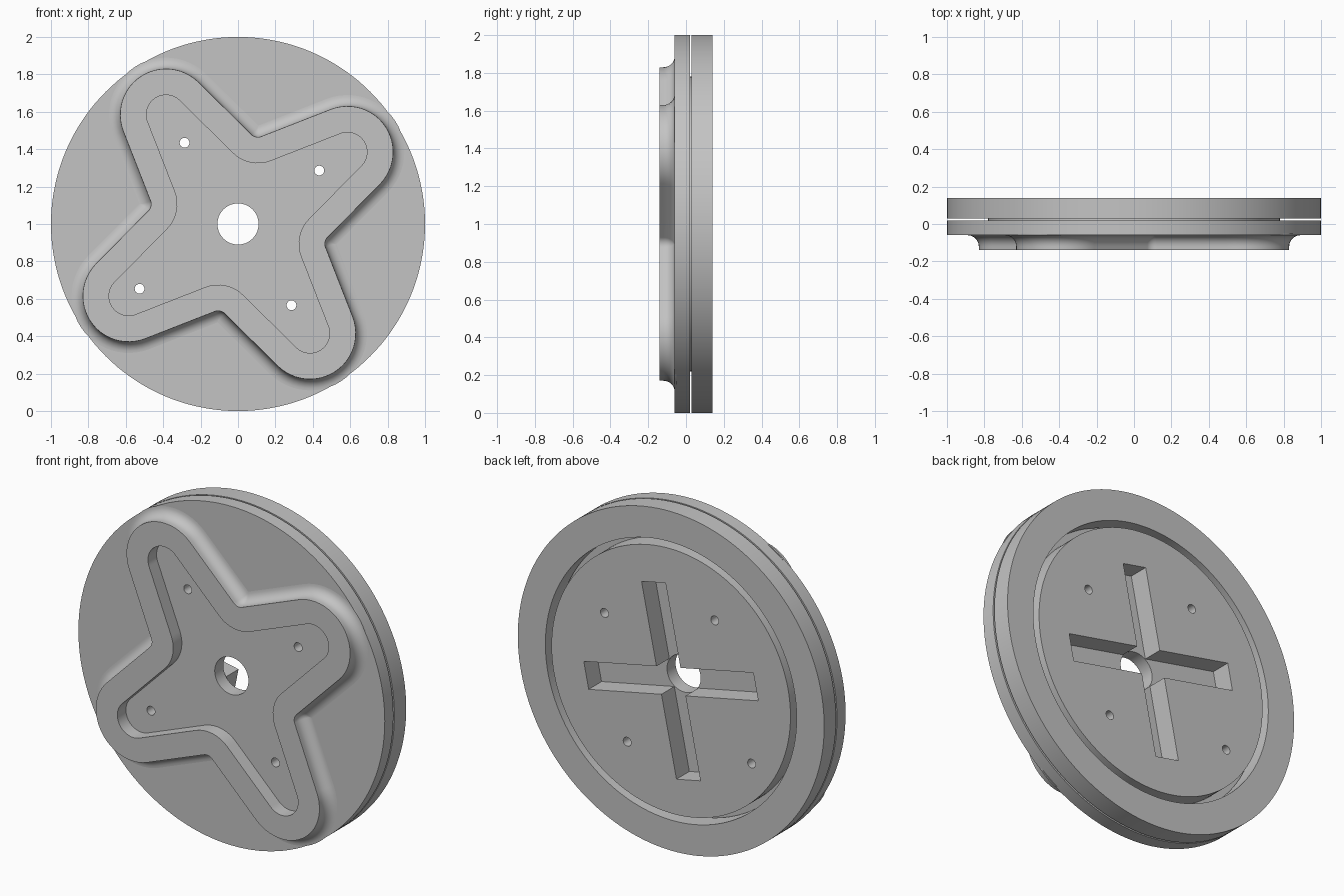
import bpy, bmesh
from math import sin, cos, pi, radians
from mathutils import Matrix, Vector

if "Cube" in bpy.data.objects:
    bpy.data.objects.remove(bpy.data.objects["Cube"], do_unlink=True)

grey = bpy.data.materials.new("plain_grey")
grey.use_nodes = True
grey.diffuse_color = (0.55, 0.55, 0.55, 1)
grey.node_tree.nodes["Principled BSDF"].inputs["Base Color"].default_value = (0.55, 0.55, 0.55, 1)

CENTRE_Z = 1.0
FRONT, FACE, STEP, GAP, BACK = -0.14, -0.06, 0.02, 0.03, 0.14
ARM = radians(33.35)          # direction of the first star arm


def loft(name, loops, wrap=True):
    """Skin a list of closed loops; wrap joins the last loop to the first."""
    bm = bmesh.new()
    rings = [[bm.verts.new(p) for p in loop] for loop in loops]
    n = len(rings[0])
    for a, b in zip(rings, rings[1:] + rings[:1] if wrap else rings[1:]):
        for i in range(n):
            j = (i + 1) % n
            bm.faces.new((a[i], a[j], b[j], b[i]))
    if not wrap:
        bm.faces.new(rings[0])
        bm.faces.new(rings[-1])
    bmesh.ops.remove_doubles(bm, verts=bm.verts, dist=1e-5)
    bmesh.ops.recalc_face_normals(bm, faces=bm.faces)
    mesh = bpy.data.meshes.new(name)
    bm.to_mesh(mesh)
    bm.free()
    obj = bpy.data.objects.new(name, mesh)
    bpy.context.collection.objects.link(obj)
    mesh.materials.append(grey)
    return obj


def circle(r, y, n=144, x=0, z=0):
    return [(x + r * cos(2 * pi * i / n), y, CENTRE_Z + z + r * sin(2 * pi * i / n))
            for i in range(n)]


def star(offset, y):
    """Four-armed outline with round tips and filleted inner corners."""
    reach, tip, spread = 0.70, 0.245 + offset, radians(78)
    fillet = max(0.05 - offset, 0)
    edge = reach * cos(spread) + tip
    pts = []
    for k in range(4):
        a = ARM + k * pi / 2
        cx, cz = reach * cos(a), reach * sin(a)
        for i in range(25):
            t = a - spread + 2 * spread * i / 24
            pts.append((cx + tip * cos(t), y, CENTRE_Z + cz + tip * sin(t)))
        d = (edge + fillet) / cos(spread - pi / 4)
        cx, cz = d * cos(a + pi / 4), d * sin(a + pi / 4)
        for i in range(9):
            t = a + spread - (2 * spread - pi / 2) * i / 8
            pts.append((cx - fillet * cos(t), y, CENTRE_Z + cz - fillet * sin(t)))
    return pts


def cut(target, cutter):
    mod = target.modifiers.new("cut", "BOOLEAN")
    mod.operation, mod.solver, mod.object = "DIFFERENCE", "EXACT", cutter
    bpy.context.view_layer.objects.active = target
    bpy.ops.object.modifier_apply(modifier=mod.name)
    bpy.data.objects.remove(cutter, do_unlink=True)


def smooth(obj):
    bpy.ops.object.select_all(action="DESELECT")
    obj.select_set(True)
    bpy.context.view_layer.objects.active = obj
    bpy.ops.object.shade_smooth_by_angle(angle=radians(30))


# Front plate with its rear hub, turned around the bore
bore, hub = 0.11, 0.78
plate = loft("plate_and_hub", [circle(r, y) for r, y in (
    (bore, FACE), (1, FACE), (1, STEP), (hub, STEP), (hub, BACK), (bore, BACK))])

# Cross-shaped slot in the rear of the hub
for k in range(2):
    a = ARM - pi / 4 + k * pi / 2
    turn = Matrix.Rotation(-a, 3, "Y")
    corners = [turn @ Vector((sx * 0.565, 0, sz * 0.08))
               for sx, sz in ((-1, -1), (1, -1), (1, 1), (-1, 1))]
    box = loft("slot_cutter", [[(c.x, y, c.z + CENTRE_Z) for c in corners]
                               for y in (STEP, BACK + 0.1)], wrap=False)
    cut(plate, box)

# Bolt holes, one on each star arm
for k, d in enumerate((0.52, 0.52, 0.63, 0.52)):
    a = ARM + k * pi / 2
    drill = loft("hole_cutter", [circle(0.026, y, 32, d * cos(a), d * sin(a))
                                 for y in (FRONT, BACK + 0.1)], wrap=False)
    cut(plate, drill)

# Raised star rim, flared into the plate by a cove
cove = 0.06
section = [(-0.14, FACE + 0.01), (-0.14, FRONT), (0, FRONT)]
for i in range(9):
    t = pi / 2 * i / 8
    section.append((cove - cove * cos(t), FACE - cove + cove * sin(t)))
section.append((cove, FACE + 0.01))
rim = loft("star_rim", [star(o, y) for o, y in section])

# Separate rear ring around the hub
ring = loft("rear_ring", [circle(r, y) for r, y in (
    (0.82, GAP), (1, GAP), (1, BACK), (0.82, BACK))])

for obj in (plate, rim, ring):
    smooth(obj)
